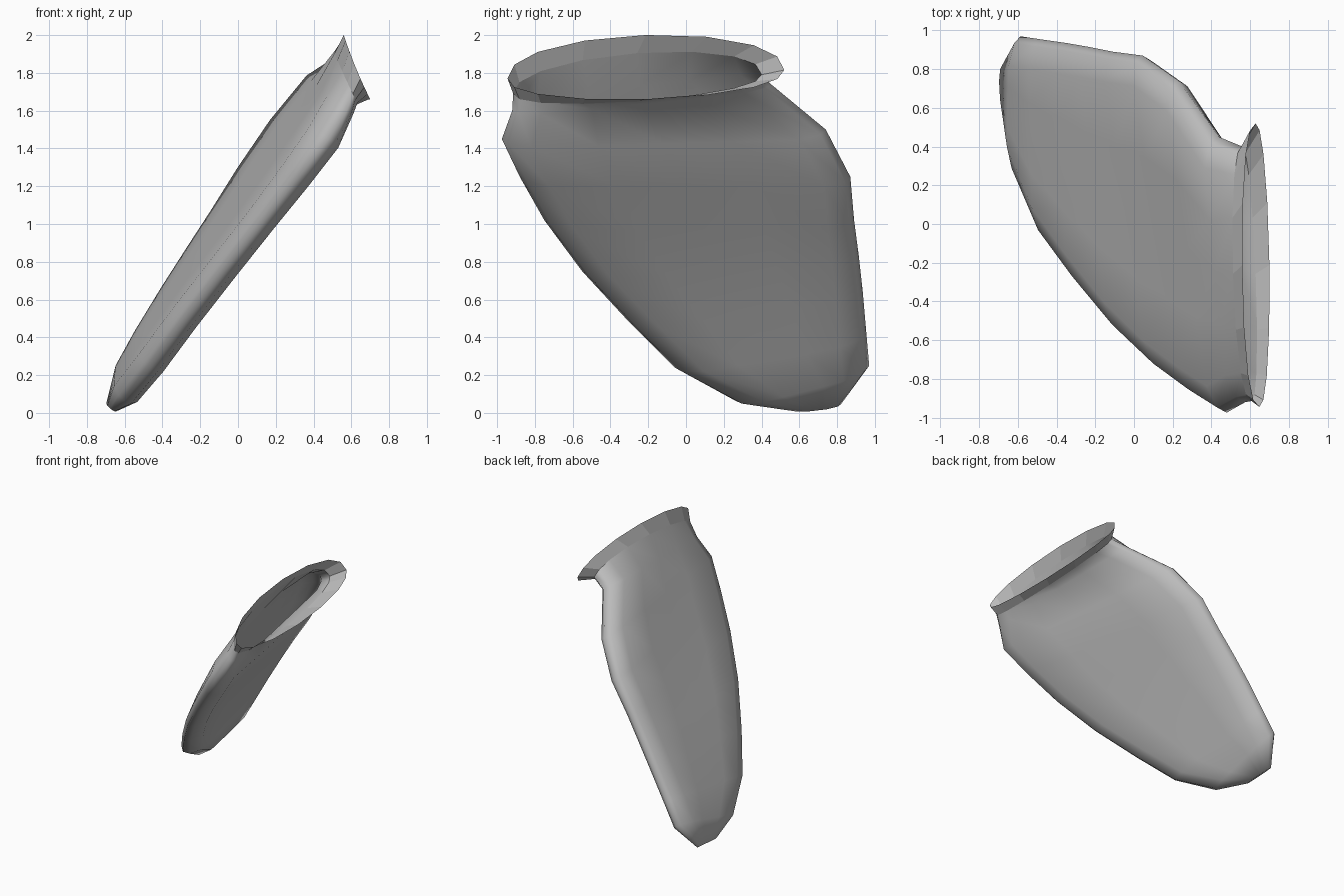
import bpy, bmesh, math
from mathutils import Vector

cube = bpy.data.objects.get("Cube")
if cube:
    bpy.data.objects.remove(cube)

mat = bpy.data.materials.new("plain_grey")
mat.use_nodes = True
GREY = (0.5, 0.5, 0.5, 1)
mat.diffuse_color = GREY
mat.node_tree.nodes["Principled BSDF"].inputs["Base Color"].default_value = GREY

NORMAL = Vector((1, 0.12, -0.68)).normalized()   # direction through the thin pouch


def on_slope(y, z):
    """Point on the leaning middle sheet of the pouch, slightly curled at the toe."""
    curl = 0.06 * max(0, 1 - z) ** 2
    return Vector((-0.667 - 0.12 * y + 0.68 * z - 0.03 * y * z + curl, y, z))


def loop(stations):
    """Pair stations on one side with their mirror, then return along the other side."""
    half = stations + [(1 - s, h) for s, h in reversed(stations[:-1])]
    return [(s, h, 1) for s, h in half] + [(s, h, -1) for s, h in reversed(half[1:-1])]


def body_ring(front, back, upper, under, bevel=0.15):
    a, b = on_slope(*front), on_slope(*back)
    k = min(bevel / (b - a).length, 0.3)
    stations = [(0, 0), (0.22 * k, 0.54), (k, 1), ((k + 0.5) / 2, 1.02), (0.5, 1.02)]
    return [a.lerp(b, s) - NORMAL * h * (upper if side > 0 else -under)
            for s, h, side in loop(stations)]


def mouth_ring(front, back, up, down, x_base, z_base):
    """Oval ring leaning back towards its top."""
    stations = [(s, (1 - (2 * s - 1) ** 2) ** 0.45) for s in (0, 0.025, 0.11, 0.28, 0.5)]
    ring = []
    for s, h, side in loop(stations):
        y = front[0] + (back[0] - front[0]) * s
        z = front[1] + (back[1] - front[1]) * s + (up if side > 0 else -down) * h
        rise = z - z_base
        ring.append(Vector((x_base - 0.5 * rise + 0.26 * rise ** 2, y, z)))
    return ring


# Pouch sections from the toe to the shoulder:
# front edge (y, z), back edge (y, z), thickness above and below the middle sheet
sections = [
    ((0.56, 0.015), (0.82, 0.045), 0.025, 0.03),
    ((0.26, 0.065), (0.97, 0.25), 0.07, 0.08),
    ((-0.06, 0.24), (0.955, 0.42), 0.075, 0.085),
    ((-0.3, 0.48), (0.935, 0.65), 0.075, 0.085),
    ((-0.55, 0.75), (0.915, 0.83), 0.075, 0.085),
    ((-0.75, 1.02), (0.89, 1.02), 0.078, 0.085),
    ((-0.88, 1.25), (0.87, 1.25), 0.087, 0.09),
    ((-0.975, 1.45), (0.74, 1.5), 0.1, 0.09),
    ((-0.92, 1.6), (0.45, 1.74), 0.11, 0.06),
]
rings = [body_ring(*s) for s in sections]

# Throat and flared lip
rings.append(mouth_ring((-0.915, 1.69), (0.40, 1.79), 0.165, 0.09, 0.603, 1.7))
rings.append(mouth_ring((-0.945, 1.77), (0.52, 1.815), 0.208, 0.132, 0.7, 1.66))

# Loft the rings into an open shell with a closed toe
bm = bmesh.new()
loops = [[bm.verts.new(p) for p in r] for r in rings]
bm.faces.new(loops[0])
n = len(loops[0])
for low, high in zip(loops, loops[1:]):
    for i in range(n):
        j = (i + 1) % n
        bm.faces.new((low[i], low[j], high[j], high[i]))
bmesh.ops.recalc_face_normals(bm, faces=bm.faces)
mesh = bpy.data.meshes.new("pouch")
bm.to_mesh(mesh)
bm.free()
mesh.materials.append(mat)
pouch = bpy.data.objects.new("pouch", mesh)
bpy.context.collection.objects.link(pouch)

# Smooth body, faceted lip
bpy.context.view_layer.objects.active = pouch
pouch.select_set(True)
bpy.ops.object.shade_smooth_by_angle(angle=math.radians(110))
for poly in list(mesh.polygons)[-n:]:
    poly.use_smooth = False
